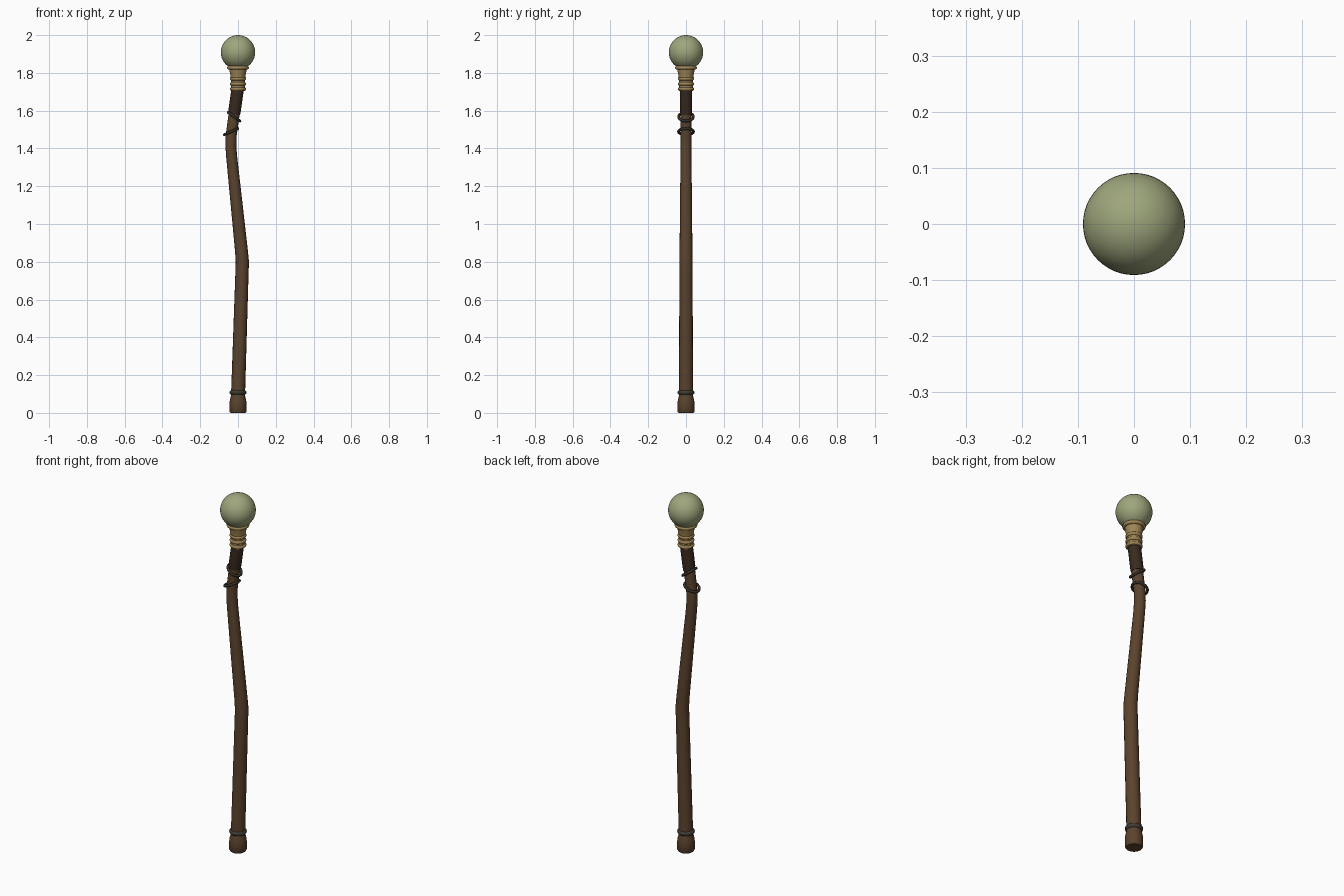
import bpy
from math import radians, sin, cos, pi

if "Cube" in bpy.data.objects:
    bpy.data.objects.remove(bpy.data.objects["Cube"])


def material(name, rgb):
    m = bpy.data.materials.new(name)
    m.diffuse_color = (*rgb, 1)
    m.use_nodes = True
    m.node_tree.nodes["Principled BSDF"].inputs["Base Color"].default_value = m.diffuse_color
    return m


WOOD = material("wood", (0.105, 0.056, 0.026))
LEATHER = material("leather", (0.04, 0.023, 0.013))
IRON = material("iron", (0.035, 0.030, 0.022))
BAND = material("band", (0.05, 0.045, 0.032))
BRASS = material("brass", (0.36, 0.24, 0.09))
JADE = material("jade", (0.34, 0.38, 0.20))


def finish(ob, name, mat, angle=40):
    ob.name = name
    ob.data.materials.clear()
    ob.data.materials.append(mat)
    bpy.ops.object.select_all(action='DESELECT')
    ob.select_set(True)
    bpy.context.view_layer.objects.active = ob
    bpy.ops.object.shade_smooth_by_angle(angle=radians(angle))
    return ob


def lathe(name, profile, mat, n=32):
    """Closed solid of revolution about z from (radius, z) points, bottom to top."""
    verts = [(r * cos(2 * pi * i / n), r * sin(2 * pi * i / n), z)
             for r, z in profile for i in range(n)]
    faces = [(k * n + i, k * n + (i + 1) % n, (k + 1) * n + (i + 1) % n, (k + 1) * n + i)
             for k in range(len(profile) - 1) for i in range(n)]
    faces += [tuple(reversed(range(n))), tuple(range(len(verts) - n, len(verts)))]
    me = bpy.data.meshes.new(name)
    me.from_pydata(verts, [], faces)
    ob = bpy.data.objects.new(name, me)
    bpy.context.collection.objects.link(ob)
    return finish(ob, name, mat)


def ring(name, loc, major, minor, mat, tilt=0):
    bpy.ops.mesh.primitive_torus_add(location=loc, rotation=(0, radians(tilt), 0),
                                     major_radius=major, minor_radius=minor,
                                     major_segments=36, minor_segments=12)
    return finish(bpy.context.object, name, mat)


def tube(name, points, mat):
    """Round rod through (x, z, radius) points in the y = 0 plane."""
    cu = bpy.data.curves.new(name, 'CURVE')
    cu.dimensions = '3D'
    cu.bevel_depth = 1
    cu.bevel_resolution = 6
    cu.use_fill_caps = True
    sp = cu.splines.new('POLY')
    sp.points.add(len(points) - 1)
    for p, (x, z, r) in zip(sp.points, points):
        p.co = (x, 0, z, 1)
        p.radius = r
    ob = bpy.data.objects.new(name, cu)
    bpy.context.collection.objects.link(ob)
    bpy.ops.object.select_all(action='DESELECT')
    ob.select_set(True)
    bpy.context.view_layer.objects.active = ob
    bpy.ops.object.convert(target='MESH')
    return finish(bpy.context.object, name, mat)


# crooked wooden shaft and the leather grip near its top
tube("shaft", [(0, 0.05, 0.037), (0.001, 0.12, 0.037), (0.021, 0.74, 0.035),
               (0.023, 0.80, 0.035), (0.018, 0.86, 0.034), (-0.034, 1.36, 0.029),
               (-0.038, 1.42, 0.029), (-0.036, 1.47, 0.029), (-0.001, 1.72, 0.030)], WOOD)
tube("grip_wrap", [(-0.020, 1.58, 0.031), (-0.018, 1.60, 0.033), (-0.001, 1.72, 0.033)], LEATHER)

# foot with its band
lathe("foot", [(0.040, 0), (0.045, 0.008), (0.045, 0.05), (0.043, 0.07),
               (0.037, 0.092), (0.036, 0.10)], WOOD)
ring("foot_band", (0, 0, 0.108), 0.032, 0.013, BAND)

# two loose tilted loops of cord
ring("upper_loop", (-0.021, 0, 1.568), 0.039, 0.007, IRON, 36)
ring("lower_loop", (-0.037, 0, 1.489), 0.040, 0.007, IRON, -24)

# flared brass socket with rings
lathe("socket", [(0.036, 1.705), (0.036, 1.765), (0.040, 1.785), (0.047, 1.825),
                 (0.050, 1.838)], BRASS)
for i, z in enumerate((1.715, 1.742, 1.769)):
    ring(f"socket_ring_{i + 1}", (0, 0, z), 0.034, 0.009, BRASS)
ring("socket_rim", (0, 0, 1.827), 0.048, 0.010, BRASS)

# orb
bpy.ops.mesh.primitive_uv_sphere_add(segments=48, ring_count=24, radius=0.091,
                                     location=(0, 0, 1.909))
finish(bpy.context.object, "orb", JADE)
